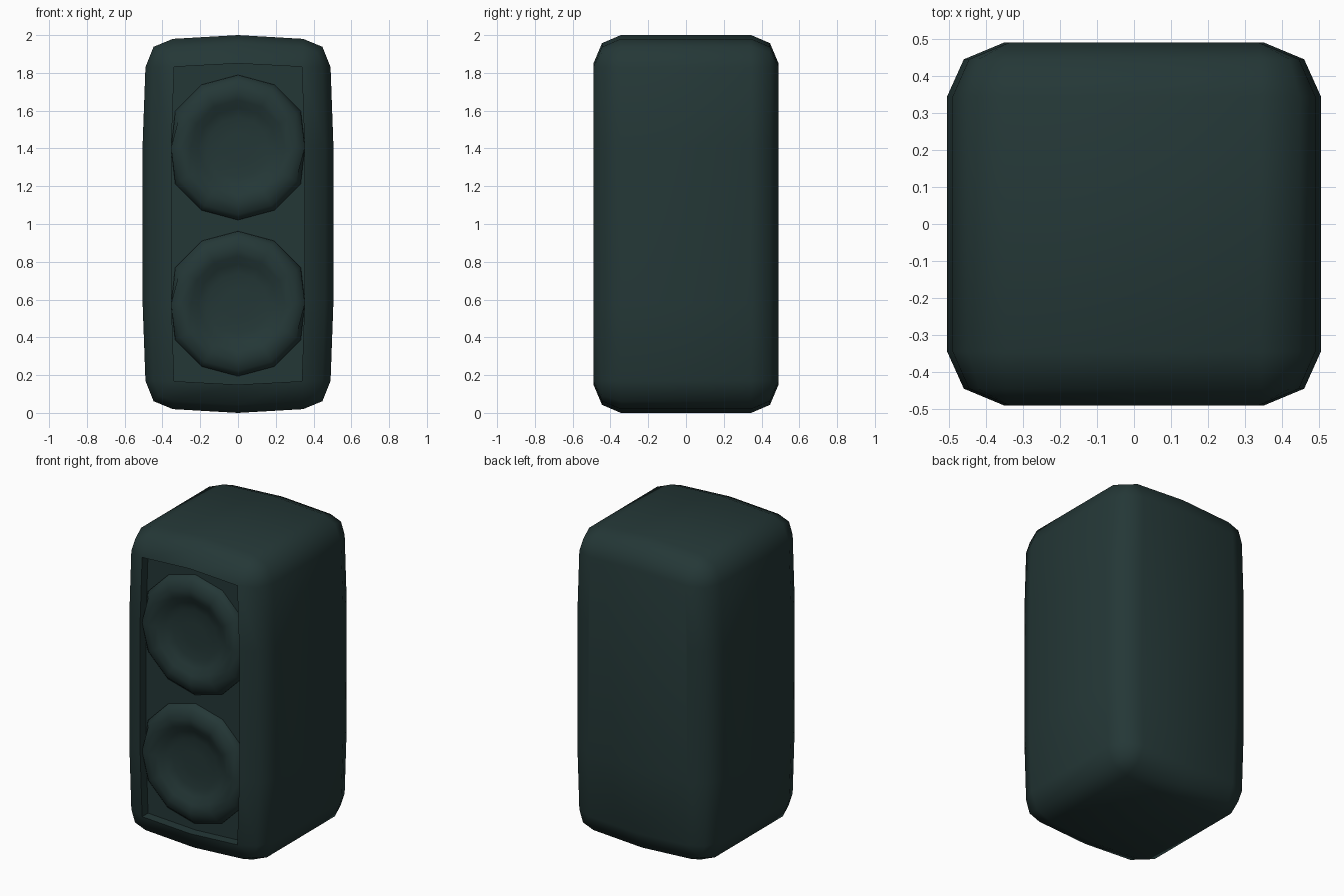
import bpy, bmesh, math

if "Cube" in bpy.data.objects:
    bpy.data.objects.remove(bpy.data.objects["Cube"])

mat = bpy.data.materials.new("dark_green_grey")
mat.diffuse_color = (0.0176, 0.0385, 0.0375, 1)
mat.use_nodes = True
mat.node_tree.nodes["Principled BSDF"].inputs["Base Color"].default_value = mat.diffuse_color


def finish(name, bm, angle):
    bmesh.ops.remove_doubles(bm, verts=bm.verts, dist=0.0005)
    bmesh.ops.recalc_face_normals(bm, faces=bm.faces)
    me = bpy.data.meshes.new(name)
    bm.to_mesh(me)
    bm.free()
    ob = bpy.data.objects.new(name, me)
    bpy.context.collection.objects.link(ob)
    me.materials.append(mat)
    bpy.ops.object.select_all(action='DESELECT')
    ob.select_set(True)
    bpy.context.view_layer.objects.active = ob
    bpy.ops.object.shade_smooth_by_angle(angle=math.radians(angle))
    return ob


def bridge(bm, loops):
    n = len(loops[0])
    for a, b in zip(loops, loops[1:]):
        for i in range(n):
            j = (i + 1) % n
            bm.faces.new((a[i], a[j], b[j], b[i]))


def outline(quarter):
    # mirror a quarter outline (x, height above middle) into a closed loop
    right = quarter + [(x, -z) for x, z in reversed(quarter)]
    return right + [(-x, z) for x, z in reversed(right[1:-1])]


# cabinet: bulged outline, rounded at front and back, front face sunk in
full = [(0, 1.0), (.345, .98), (.447, .938), (.49, .83), (.505, .42)]
mid = [(0, .957), (.345, .937), (.42, .908), (.446, .83), (.46, .42)]
flat = [(0, .85), (.338, .832), (.338, .832), (.338, .832), (.352, .42)]
panel_y = -.43
sections = [(panel_y, flat), (-.49, flat), (-.445, mid), (-.345, full),
            (.345, full), (.445, mid), (.49, flat)]
bm = bmesh.new()
loops = [[bm.verts.new((x, y, 1 + z)) for x, z in outline(q)] for y, q in sections]
bridge(bm, loops)
for lp in (loops[0], loops[-1]):
    bm.faces.new(lp)
finish("speaker_cabinet", bm, 60)

# two twelve-sided speaker cones: raised ring with a dished centre
profile = [(.385, -.42), (.383, -.44), (.355, -.468), (.30, -.485), (.25, -.472),
           (.21, -.448), (.16, -.436), (.08, -.433)]
for name, cz in (("upper_speaker_cone", 1.405), ("lower_speaker_cone", .578)):
    bm = bmesh.new()
    loops = []
    for r, y in profile:
        ring = []
        for k in range(12):
            a = k * math.tau / 12
            x = max(-.354, min(.354, r * math.sin(a)))
            ring.append(bm.verts.new((x, y, cz + r * math.cos(a))))
        loops.append(ring)
    bridge(bm, loops)
    bm.faces.new(loops[-1])
    finish(name, bm, 80)
